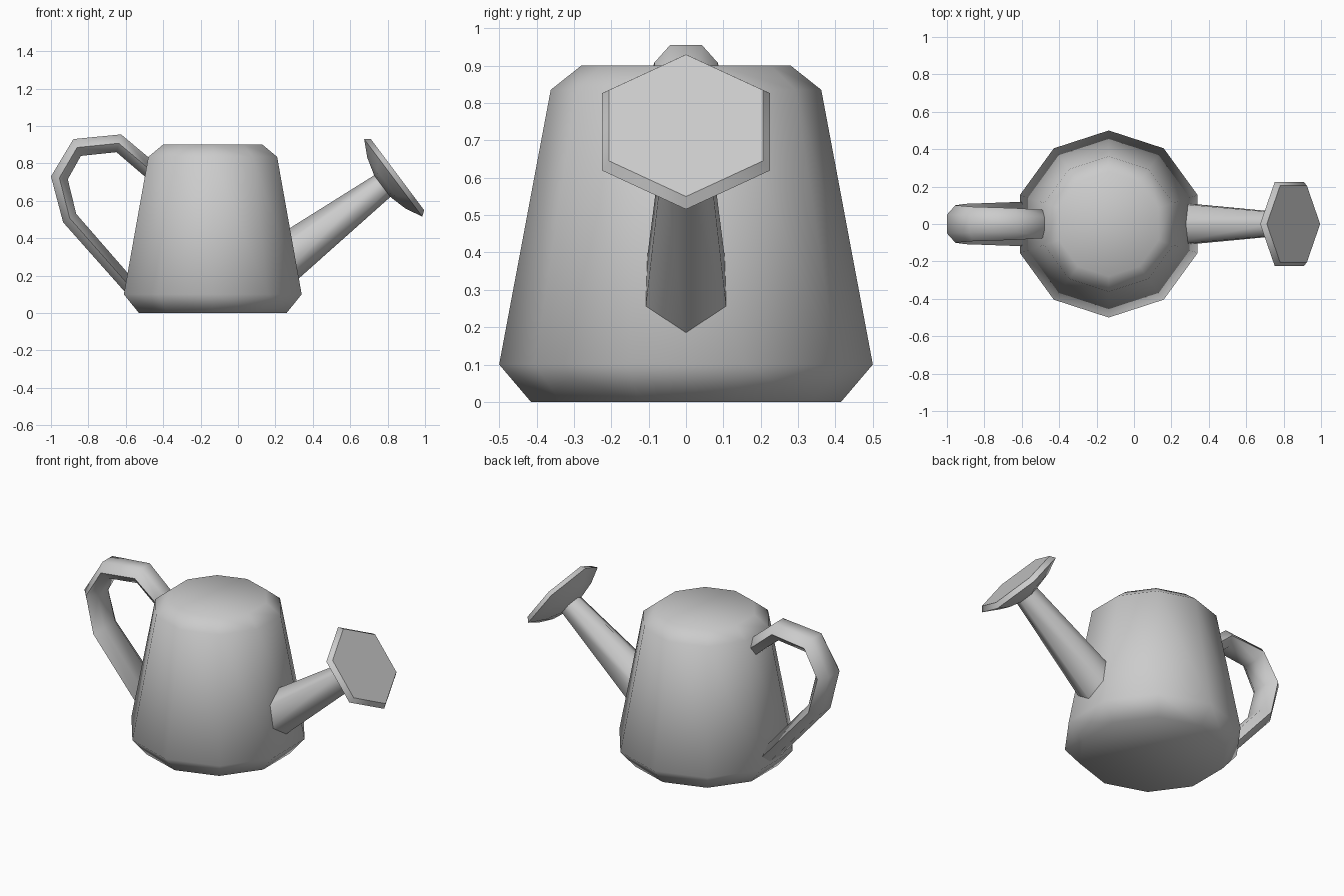
import bpy, bmesh, math
from mathutils import Vector

if "Cube" in bpy.data.objects:
    bpy.data.objects.remove(bpy.data.objects["Cube"])


def loft(name, rings, angle):
    """Skin a list of equal-length point rings, cap both ends, shade smooth."""
    bm = bmesh.new()
    loops = [[bm.verts.new(p) for p in ring] for ring in rings]
    n = len(loops[0])
    for a, b in zip(loops, loops[1:]):
        for i in range(n):
            j = (i + 1) % n
            bm.faces.new((a[i], a[j], b[j], b[i]))
    bm.faces.new(loops[0])
    bm.faces.new(loops[-1])
    bmesh.ops.recalc_face_normals(bm, faces=bm.faces)
    mesh = bpy.data.meshes.new(name)
    bm.to_mesh(mesh)
    bm.free()
    ob = bpy.data.objects.new(name, mesh)
    bpy.context.collection.objects.link(ob)
    bpy.ops.object.select_all(action='DESELECT')
    ob.select_set(True)
    bpy.context.view_layer.objects.active = ob
    bpy.ops.object.shade_smooth_by_angle(angle=math.radians(angle))
    return ob


def ring(center, radius, sides, u, v):
    """Regular polygon whose first corner points along u."""
    return [center + radius * (math.cos(t) * u + math.sin(t) * v)
            for t in (2 * math.pi * i / sides for i in range(sides))]


X, Y = Vector((1, 0, 0)), Vector((0, 1, 0))

# Body: ten-sided tapered can with chamfered top and bottom
body_profile = [(0.415, 0), (0.5, 0.1), (0.362, 0.835), (0.28, 0.9)]
loft("body", [ring(Vector((-0.135, 0, z)), r, 10, Y, X)
              for r, z in body_profile], 75)

# Spout and sprinkler head share one tilted axis
axis, up = Vector((0.8, 0, 0.6)), Vector((-0.6, 0, 0.8))
head = Vector((0.83, 0, 0.7225))


def axial(name, profile, angle):
    loft(name, [ring(head + axis * d, r, 6, up, Y) for r, d in profile], angle)


axial("spout", [(0.135, -0.82), (0.072, -0.07)], 75)
axial("sprinkler_head", [(0.072, -0.0735), (0.17, -0.046),
                         (0.259, 0), (0.2375, 0.0285)], 50)

# Handle: flattened hexagon section, (outer x, z, inner x, z, half width)
handle_path = [
    (-0.44, 0.80, -0.44, 0.68, 0.073),
    (-0.625, 0.955, -0.65, 0.86, 0.085),
    (-0.88, 0.93, -0.84, 0.84, 0.092),
    (-1.0, 0.73, -0.91, 0.715, 0.1),
    (-0.935, 0.485, -0.865, 0.53, 0.108),
    (-0.58, 0.085, -0.54, 0.157, 0.12),
]
handle_rings = []
for ox, oz, ix, iz, w in handle_path:
    o, i = Vector((ox, 0, oz)), Vector((ix, 0, iz))
    m = (o + i) / 2
    handle_rings.append([o + Y * w / 2, m + Y * w, i + Y * w / 2,
                         i - Y * w / 2, m - Y * w, o - Y * w / 2])
loft("handle", handle_rings, 75)
